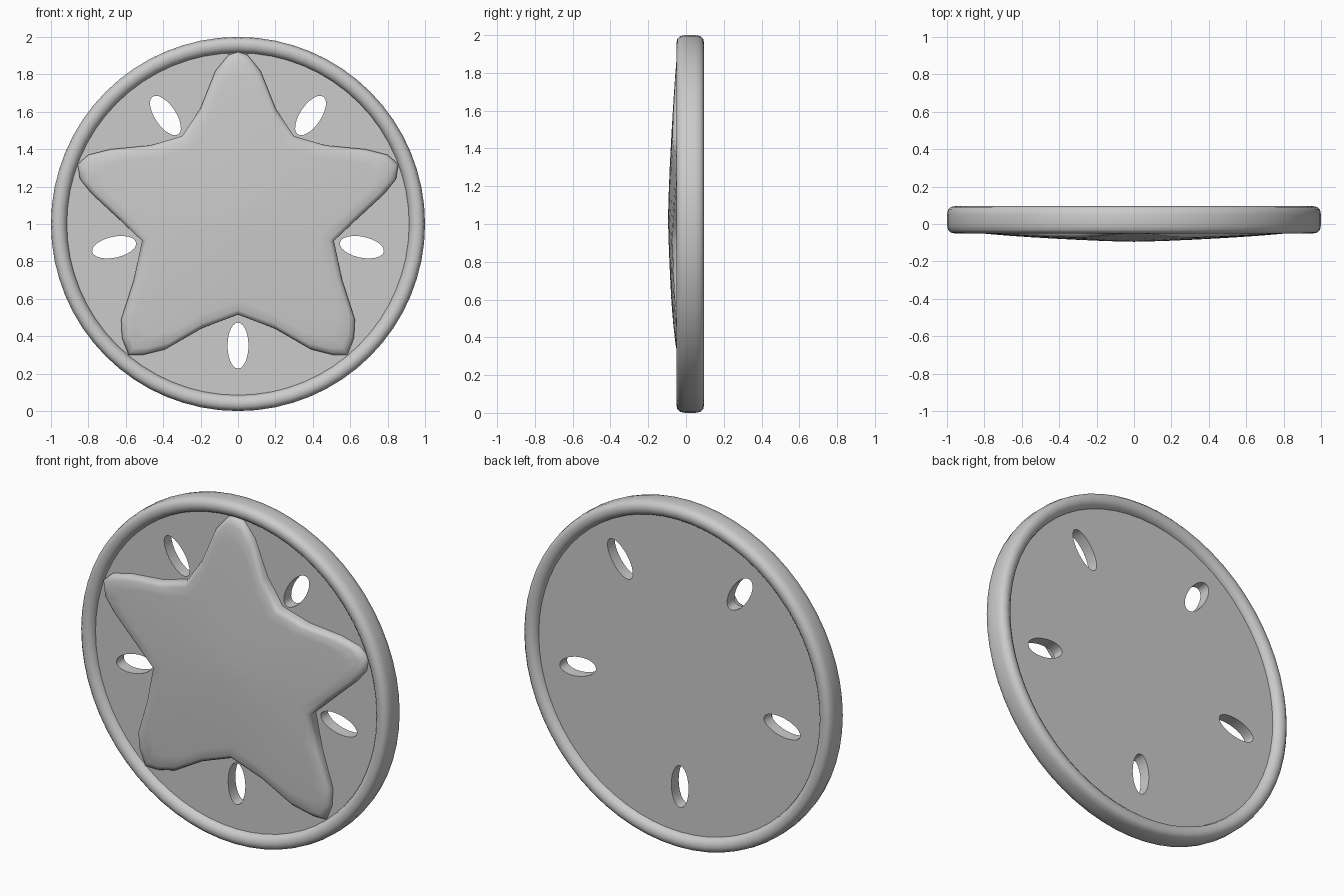
import bpy, bmesh, math

if "Cube" in bpy.data.objects:
    bpy.data.objects.remove(bpy.data.objects["Cube"])

CZ = 1.0  # height of the disc centre


def finish(name, bm, angle=40):
    bmesh.ops.recalc_face_normals(bm, faces=bm.faces)
    me = bpy.data.meshes.new(name)
    bm.to_mesh(me)
    bm.free()
    ob = bpy.data.objects.new(name, me)
    bpy.context.collection.objects.link(ob)
    smooth(ob, angle)
    return ob


def smooth(ob, angle):
    bpy.ops.object.select_all(action='DESELECT')
    ob.select_set(True)
    bpy.context.view_layer.objects.active = ob
    bpy.ops.object.shade_smooth_by_angle(angle=math.radians(angle))


def bridge(bm, a, b):
    n = len(a)
    for i in range(n):
        j = (i + 1) % n
        bm.faces.new((a[i], a[j], b[j], b[i]))


# Rim: rounded profile (radius, y) swept round the disc centre
profile = [(0.915, -0.012), (0.922, -0.032), (0.94, -0.046), (0.96, -0.05),
           (0.98, -0.046), (0.994, -0.032), (1.0, -0.005), (1.0, 0.05),
           (0.994, 0.077), (0.98, 0.091), (0.96, 0.095), (0.94, 0.091),
           (0.922, 0.077), (0.915, 0.056)]
bm = bmesh.new()
N = 64
rings = []
for k in range(N):
    a = 2 * math.pi * k / N
    rings.append([bm.verts.new((r * math.cos(a), y, CZ + r * math.sin(a)))
                  for r, y in profile])
for k in range(N):
    bridge(bm, rings[k], rings[(k + 1) % N])
finish("rim", bm, 50)

# Plate: filled and extruded outline with five oval slots
cu = bpy.data.curves.new("plate", 'CURVE')
cu.dimensions = '2D'
cu.fill_mode = 'BOTH'
cu.extrude = 0.034


def oval(cx, cz, ra, rb, deg, n):
    sp = cu.splines.new('POLY')
    sp.points.add(n - 1)
    t = math.radians(deg)
    for i in range(n):
        u = ra * math.cos(2 * math.pi * i / n)
        v = rb * math.sin(2 * math.pi * i / n)
        sp.points[i].co = (cx + u * math.cos(t) - v * math.sin(t),
                           cz + u * math.sin(t) + v * math.cos(t), 0, 1)
    sp.use_cyclic_u = True


oval(0, 0, 0.925, 0.925, 0, N)
oval(0, 0.35 - CZ, 0.123, 0.056, 90, 24)
for s in (1, -1):
    oval(s * 0.662, 0.876 - CZ, 0.12, 0.056, s * -12, 24)
    oval(s * 0.388, 1.58 - CZ, 0.122, 0.056, s * 56, 24)
plate = bpy.data.objects.new("plate", cu)
bpy.context.collection.objects.link(plate)
plate.rotation_euler = (math.pi / 2, 0, 0)
plate.location = (0, 0.022, CZ)
bpy.ops.object.select_all(action='DESELECT')
plate.select_set(True)
bpy.context.view_layer.objects.active = plate
bpy.ops.object.convert(target='MESH')
smooth(bpy.context.view_layer.objects.active, 40)

# Star: mirrored half outline, domed towards the middle, rounded edge
half = [(0, 1.92), (0.05, 1.905), (0.12, 1.82), (0.2, 1.62), (0.3, 1.47),
        (0.47, 1.42), (0.68, 1.40), (0.8, 1.37), (0.857, 1.32), (0.845, 1.24),
        (0.785, 1.165), (0.64, 1.03), (0.513, 0.91), (0.557, 0.7),
        (0.625, 0.49), (0.62, 0.39), (0.585, 0.30), (0.51, 0.3),
        (0.39, 0.33), (0.2, 0.44), (0, 0.515)]
outline = half + [(-x, z) for x, z in half[-2:0:-1]]
SZ = 1.03


def star_ring(bm, scale, drop=0.0, flat=None):
    ring = []
    for x, z in outline:
        px, pz = x * scale, (z - SZ) * scale
        r = math.hypot(px, pz)
        y = flat if flat is not None else -0.095 + 0.048 * (r / 0.9) ** 1.4 + drop
        ring.append(bm.verts.new((px, y, SZ + pz)))
    return ring


bm = bmesh.new()
loops = [star_ring(bm, 1.0, flat=0.0), star_ring(bm, 1.0, 0.025),
         star_ring(bm, 0.985, 0.01), star_ring(bm, 0.95, 0.001)]
loops += [star_ring(bm, s) for s in (0.85, 0.7, 0.5, 0.3, 0.12)]
for a, b in zip(loops, loops[1:]):
    bridge(bm, a, b)
tip = bm.verts.new((0, -0.095, SZ))
last = loops[-1]
for i in range(len(last)):
    bm.faces.new((last[i], last[(i + 1) % len(last)], tip))
bm.faces.new(loops[0][::-1])
finish("star", bm, 60)
